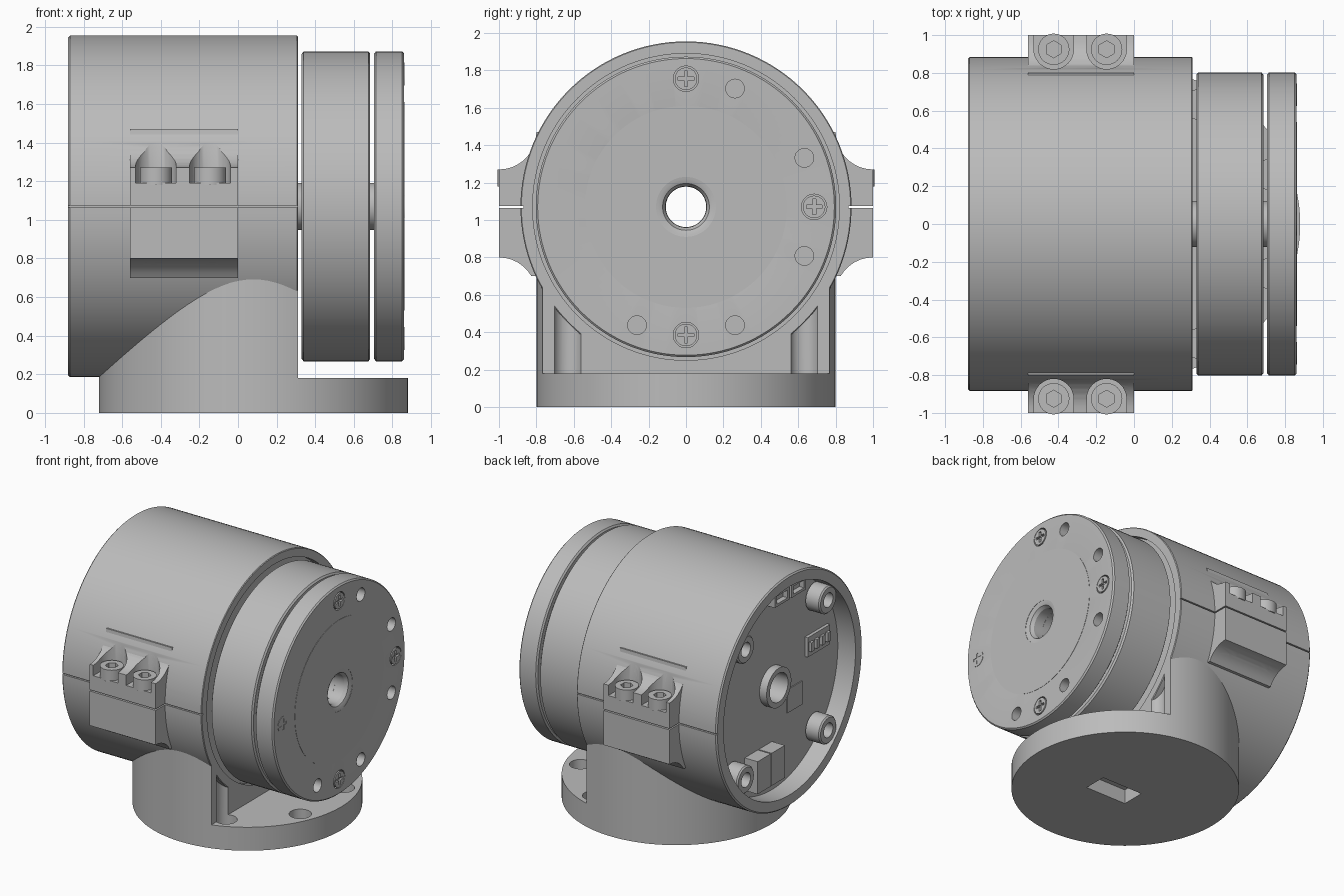
import bpy, bmesh
from math import pi, sin, cos, radians
from mathutils import Vector, Matrix

cube = bpy.data.objects.get("Cube")
if cube:
    bpy.data.objects.remove(cube, do_unlink=True)

grey = bpy.data.materials.new("machined grey")
grey.use_nodes = True
grey.diffuse_color = (0.5, 0.5, 0.5, 1)
grey.node_tree.nodes["Principled BSDF"].inputs["Base Color"].default_value = (0.5, 0.5, 0.5, 1)

AXIS_Z = 1.07      # height of the horizontal axis
BASE_X = 0.08      # centre of the round foot
BOLT_R = 0.685
parts = []


def make(name, bm, keep=True):
    bmesh.ops.recalc_face_normals(bm, faces=bm.faces[:])
    mesh = bpy.data.meshes.new(name)
    bm.to_mesh(mesh)
    bm.free()
    mesh.materials.append(grey)
    ob = bpy.data.objects.new(name, mesh)
    bpy.context.collection.objects.link(ob)
    if keep:
        parts.append(ob)
    else:
        ob.hide_render = True
    return ob


def rod(name, a, b, r, segs=32, keep=True):
    """Solid cylinder from point a to point b."""
    a, b = Vector(a), Vector(b)
    d = b - a
    bm = bmesh.new()
    bmesh.ops.create_cone(bm, cap_ends=True, segments=segs, radius1=r, radius2=r, depth=d.length)
    turn = d.to_track_quat('Z', 'Y').to_matrix().to_4x4()
    bm.transform(Matrix.Translation((a + b) / 2) @ turn)
    return make(name, bm, keep)


def box(name, lo, hi, keep=True, matrix=None):
    lo, hi = Vector(lo), Vector(hi)
    bm = bmesh.new()
    bmesh.ops.create_cube(bm, size=1)
    bm.transform(Matrix.Translation((lo + hi) / 2) @ Matrix.Diagonal((*(hi - lo), 1)))
    if matrix:
        bm.transform(matrix)
    return make(name, bm, keep)


def ring(name, profile, y=0, z=AXIS_Z, segs=128):
    """Closed (x, radius) outline turned around an axis parallel to x."""
    bm = bmesh.new()
    vs = [bm.verts.new((x, 0, r)) for x, r in profile]
    es = [bm.edges.new((v, vs[i - 1])) for i, v in enumerate(vs)]
    bmesh.ops.spin(bm, geom=vs + es, cent=(0, 0, 0), axis=(1, 0, 0), angle=2 * pi, steps=segs)
    bmesh.ops.remove_doubles(bm, verts=bm.verts[:], dist=1e-5)
    bm.transform(Matrix.Translation((0, y, z)))
    return make(name, bm)


def cut(ob, *cutters):
    for c in cutters:
        m = ob.modifiers.new("cut", 'BOOLEAN')
        m.operation, m.solver, m.object = 'DIFFERENCE', 'EXACT', c
        bpy.context.view_layer.objects.active = ob
        bpy.ops.object.modifier_apply(modifier=m.name)
    return ob


def drop(*obs):
    for c in obs:
        bpy.data.objects.remove(c, do_unlink=True)


def cut_away(ob, *cutters):
    cut(ob, *cutters)
    drop(*cutters)


# Round housing with a rear recess, front bore and central tube
housing = ring("housing", [(-.88, .875), (-.87, .885), (.305, .885), (.31, .88), (.31, .82),
                           (.26, .82), (.26, .11), (-.79, .11), (-.79, .15), (-.73, .15),
                           (-.73, .80), (-.88, .80)])
for s in (-1, 1):
    cut_away(housing, box("seam", (-1, s * .93 - .06, AXIS_Z - .005), (.4, s * .93 + .06, AXIS_Z + .005), False))

# Clamp lugs with concave flanks, screw pockets and cap screws
for s, side in ((-1, "front"), (1, "back")):
    arc = [i * pi / 18 for i in range(10)]
    outline = [(.7, .7)]
    outline += [(1 - .2 * cos(t), .6 + .2 * sin(t)) for t in arc if t > .5]
    outline += [(1 - .2 * cos(t), 1.47 - .2 * sin(t)) for t in reversed(arc)]
    outline += [(.7, 1.47)]
    bm = bmesh.new()
    face = bm.faces.new([bm.verts.new((-.56, s * y, z)) for y, z in outline])
    ext = bmesh.ops.extrude_face_region(bm, geom=[face])["geom"]
    bmesh.ops.translate(bm, vec=(.56, 0, 0), verts=[g for g in ext if isinstance(g, bmesh.types.BMVert)])
    lug = make(side + "_clamp_lug", bm)
    cut_away(lug, box("seam", (-.6, s * .95 - .08, AXIS_Z - .005), (.1, s * .95 + .08, AXIS_Z + .005), False))
    for n, x in enumerate((-.425, -.145)):
        y = s * .925
        pocket = rod("pocket", (x, y, 1.19), (x, y, 1.7), .105, 40, False)
        mouth = box("mouth", (x - .105, min(y, s * 1.1), 1.19), (x + .105, max(y, s * 1.1), 1.7), False)
        cut(housing, pocket)
        cut_away(lug, pocket, mouth, rod("hole", (x, y, .6), (x, y, .9), .04, 24, False))
        screw = rod(f"{side}_clamp_screw_{n}", (x, y, 1.18), (x, y, 1.27), .083)
        cut_away(screw, rod("hex", (x, y, 1.22), (x, y, 1.4), .045, 6, False))

# Round foot and pedestal in one piece
foot = rod("pedestal_base", (BASE_X, 0, 0), (BASE_X, 0, .72), .8, 128)
cut_away(foot, box("step", (.31, -1, .18), (1.2, 1, 1), False),
         rod("bore", (.26, 0, AXIS_Z), (.6, 0, AXIS_Z), .82, 128, False))
for k in range(8):
    a = radians(22.5 + 45 * k)
    x, y = BASE_X + BOLT_R * cos(a), BOLT_R * sin(a)
    front = x > .31
    cut_away(foot, rod("bolt", (x, y, -.1), (x, y, .14), .042, 24, False))
    if front:
        cut_away(foot, rod("bore", (x, y, .1), (x, y, 1), .078, 32, False))
pin = BOLT_R * cos(pi / 4)
cut_away(foot, rod("pin", (BASE_X - pin, pin, -.1), (BASE_X - pin, pin, .1), .035, 24, False))

# Cable channel under the foot
turn = Matrix.Translation((BASE_X, 0, 0)) @ Matrix.Rotation(radians(225), 4, 'Z')
cut_away(foot, box("channel", (.1, -.14, -.1), (1, .14, .11), False, turn),
         box("arm", (-.05, -.16, -.1), (.3, .02, .11), False),
         rod("arm_end", (.3, -.07, -.1), (.3, -.07, .11), .09, 32, False))

# Rotor disc, output flange and the thin tube that joins them
ring("rotor_disc", [(.33, .11), (.33, .79), (.34, .803), (.675, .803), (.685, .79), (.685, .11)])
ring("hub_tube", [(.2, .108), (.2, .122), (.75, .122), (.75, .108)])
flange = ring("output_flange", [(.705, .108), (.705, .79), (.715, .803), (.85, .803), (.86, .793),
                                (.86, .15), (.85, .125), (.825, .11)])
for k in range(16):
    a = radians(22.5 * k)
    y, z = BOLT_R * cos(a), AXIS_Z + BOLT_R * sin(a)
    if k % 2:
        cut_away(flange, rod("hole", (.78, y, z), (1, y, z), .05, 24, False))
    elif k % 4 == 0:
        # Cross-head screw set in a shallow seat
        cut_away(flange, rod("seat", (.83, y, z), (1, y, z), .068, 32, False))
        head = rod(f"flange_screw_{k // 4}", (.82, y, z), (.863, y, z), .06)
        cut_away(head, box("slot", (.845, y - .042, z - .009), (1, y + .042, z + .009), False),
                 box("slot", (.845, y - .009, z - .042), (1, y + .009, z + .042), False))
cut_away(flange, rod("pin", (.8, -pin, AXIS_Z + pin), (1, -pin, AXIS_Z + pin), .042, 24, False))
ring("flange_cover", [(.855, .16), (.862, .16), (.862, .54), (.855, .54)])

# Rear bosses, with screw holes
for y in (-.5, .5):
    for z in (-.5, .5):
        ring("rear_boss", [(-.74, .055), (-.74, .105), (-.85, .105), (-.86, .095), (-.86, .055)],
             y, AXIS_Z + z, 32)

# Rear panel fittings: power sockets, data sockets, switches and a small chip
for n, y in enumerate((.08, .25)):
    socket = box(f"power_socket_{n}", (-.84, y - .08, .39), (-.72, y + .08, .64))
    for z in (.46, .57):
        cut_away(socket, rod("contact", (-.9, y, z), (-.77, y, z), .035, 16, False))
for n, y in enumerate((-.24, -.04)):
    socket = box(f"data_socket_{n}", (-.79, y - .09, 1.7), (-.72, y + .09, 1.8))
    cut_away(socket, box("opening", (-.9, y - .065, 1.72), (-.75, y + .065, 1.78), False))
box("switch_block", (-.755, -.67, 1.14), (-.72, -.40, 1.29))
for n in range(4):
    y = -.635 + n * .067
    box(f"switch_{n}", (-.775, y - .018, 1.18), (-.75, y + .018, 1.25))
box("panel_chip", (-.737, -.36, .79), (-.72, -.18, .97))

# Smooth the round surfaces and keep crisp edges
bpy.ops.object.select_all(action='DESELECT')
for ob in parts:
    ob.select_set(True)
bpy.context.view_layer.objects.active = housing
bpy.ops.object.shade_smooth_by_angle(angle=radians(30))
